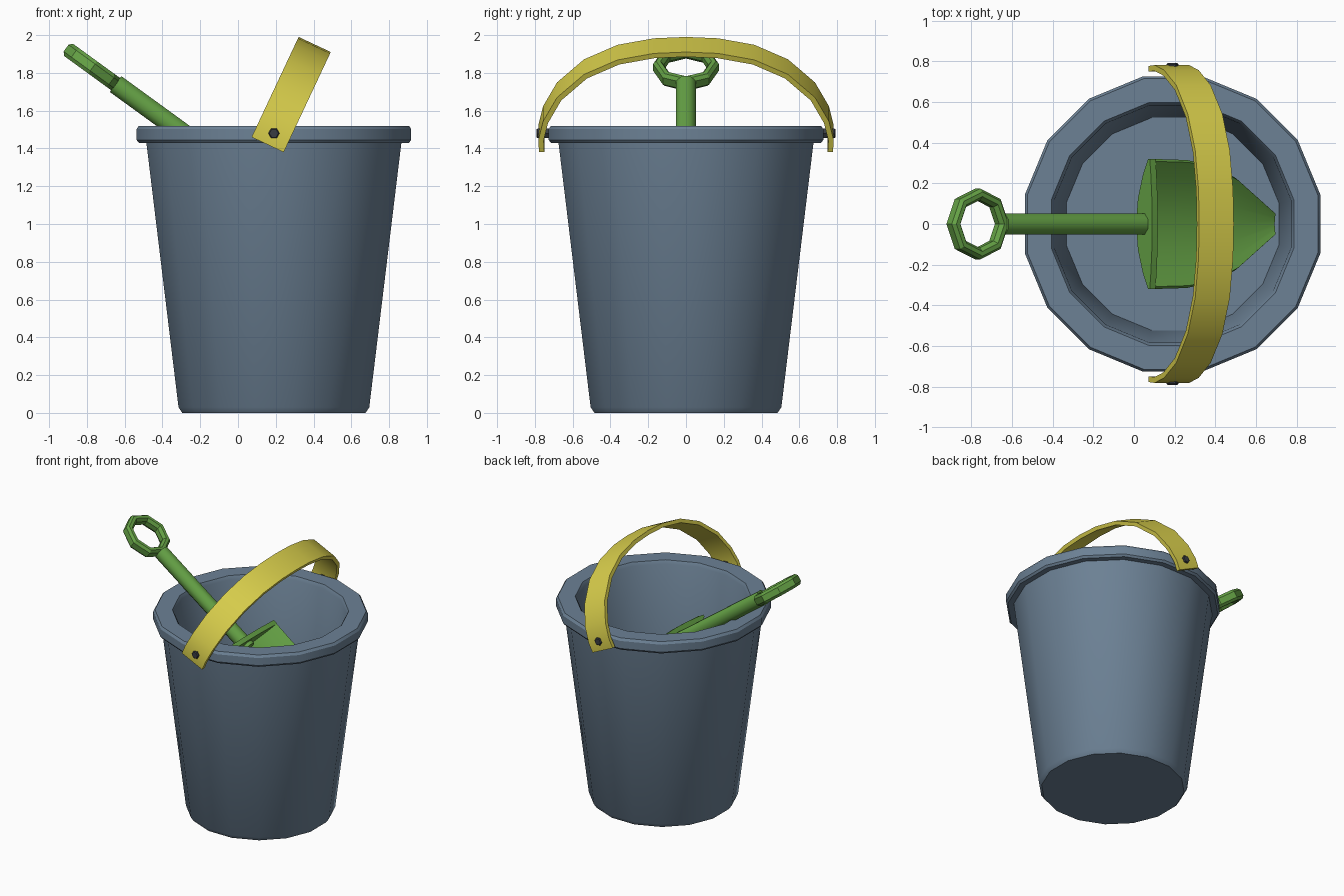
import bpy, bmesh, math
from mathutils import Vector, Matrix

if "Cube" in bpy.data.objects:
    bpy.data.objects.remove(bpy.data.objects["Cube"])


def material(name, rgb):
    m = bpy.data.materials.new(name)
    m.diffuse_color = (*rgb, 1)
    m.use_nodes = True
    m.node_tree.nodes["Principled BSDF"].inputs["Base Color"].default_value = m.diffuse_color
    return m


BLUE = material("slate_blue", (0.15, 0.22, 0.30))
GREEN = material("green", (0.13, 0.36, 0.06))
YELLOW = material("yellow", (0.68, 0.61, 0.07))
DARK = material("dark", (0.04, 0.045, 0.055))


def make(name, bm, mat, matrix=Matrix(), angle=30):
    bmesh.ops.recalc_face_normals(bm, faces=bm.faces)
    mesh = bpy.data.meshes.new(name)
    bm.to_mesh(mesh)
    bm.free()
    ob = bpy.data.objects.new(name, mesh)
    bpy.context.collection.objects.link(ob)
    ob.matrix_world = matrix
    mesh.materials.append(mat)
    bpy.ops.object.select_all(action='DESELECT')
    ob.select_set(True)
    bpy.context.view_layer.objects.active = ob
    bpy.ops.object.shade_smooth_by_angle(angle=math.radians(angle))
    return ob


def lathe(profile, n, phase=0.0, ring=False):
    """Turn an (r, z) profile around z; ring closes the section, else the ends are capped."""
    bm = bmesh.new()
    loops = []
    for r, z in profile:
        loops.append([bm.verts.new((r * math.cos(phase + i * math.tau / n),
                                    r * math.sin(phase + i * math.tau / n), z)) for i in range(n)])
    pairs = list(zip(loops, loops[1:]))
    if ring:
        pairs.append((loops[-1], loops[0]))
    else:
        bm.faces.new(loops[0])
        bm.faces.new(loops[-1])
    for a, b in pairs:
        for i in range(n):
            j = (i + 1) % n
            bm.faces.new((a[i], a[j], b[j], b[i]))
    return bm


def sheet(rows, thickness):
    """Skin rows of points and give the sheet thickness."""
    bm = bmesh.new()
    grid = [[bm.verts.new(p) for p in row] for row in rows]
    for a, b in zip(grid, grid[1:]):
        for i in range(len(a) - 1):
            bm.faces.new((a[i], a[i + 1], b[i + 1], b[i]))
    bmesh.ops.recalc_face_normals(bm, faces=bm.faces)
    bmesh.ops.solidify(bm, geom=bm.faces[:], thickness=thickness)
    return bm


# Bucket: tapered 16-sided shell with a thick rim
CX = 0.19
k = 1 / math.cos(math.pi / 16)
outline = [(0.485, 0), (0.505, 0.03), (0.675, 1.43), (0.715, 1.43), (0.727, 1.445),
           (0.727, 1.502), (0.715, 1.52), (0.597, 1.52), (0.583, 1.495), (0.523, 0.70)]
make("bucket", lathe([(r * k, z) for r, z in outline], 16, math.pi / 16), BLUE,
     Matrix.Translation((CX, 0, 0)))

# Carrying handle: flat strap bent to an arch and tilted about its pins
along = Vector((0.425, 0, 0.905))
across = Vector((0.905, 0, -0.425))
base = Vector((0.157, 0, 1.42))
half = [(0.778, 0), (0.782, 0.07), (0.757, 0.18), (0.683, 0.32), (0.54, 0.455),
        (0.362, 0.54), (0.17, 0.578)]
arch = half + [(0, 0.586)] + [(-y, s) for y, s in reversed(half)]
rows = [[base + along * s + across * w + Vector((0, y, 0)) for w in (-0.094, 0.094)]
        for y, s in arch]
make("carrying_handle", sheet(rows, 0.028), YELLOW)

# Handle pins, one on each side
for side, name in ((1, "left"), (-1, "right")):
    make("pin_" + name, lathe([(0.03, 0.70), (0.03, 0.785), (0.024, 0.792)], 6), DARK,
         Matrix.Translation((CX, 0, 1.48)) @ Matrix.Rotation(-side * math.pi / 2, 4, 'X'))

# Shovel frame: local x runs down the shaft, local z is the upper side
a = math.radians(36)
shovel = Matrix.Translation((-0.64, 0, 1.735)) @ Matrix.Rotation(a, 4, 'Y')

# Shovel shaft
make("shovel_shaft", lathe([(0.056, -0.01), (0.056, 0.90)], 8, math.pi / 8), GREEN,
     shovel @ Matrix.Rotation(math.pi / 2, 4, 'Y'), 50)

# Shovel grip: eight-sided ring with chamfered section
grip = [(0.118, -0.018), (0.135, -0.04), (0.158, -0.04), (0.174, -0.022),
        (0.174, 0.022), (0.158, 0.04), (0.135, 0.04), (0.118, 0.018)]
make("shovel_grip", lathe(grip, 8, 0, True), GREEN,
     shovel @ Matrix.Translation((-0.16, 0, 0)))

# Shovel blade: dished sheet narrowing to a blunt tip (u, half width, side height)
U0 = 0.875
steps = (-1, -0.75, -0.4, 0, 0.4, 0.75, 1)
stations = [(0, 0.32, 0.10), (0.20, 0.315, 0.10), (0.38, 0.285, 0.085),
            (0.53, 0.225, 0.06), (0.79, 0.06, 0.015)]
rows = [[(U0 + u, t * w, -0.05 + h * t * t) for t in steps] for u, w, h in stations]
make("shovel_blade", sheet(rows, 0.025), GREEN, shovel)

# Blade back wall, closing the dish where the shaft meets it
low = [(U0, t * 0.32, -0.05 + 0.10 * t * t) for t in steps]
high = [(U0, t * 0.32, 0.065 + 0.02 * (1 - t * t)) for t in steps]
make("shovel_back_wall", sheet([low, high], 0.035), GREEN, shovel)
